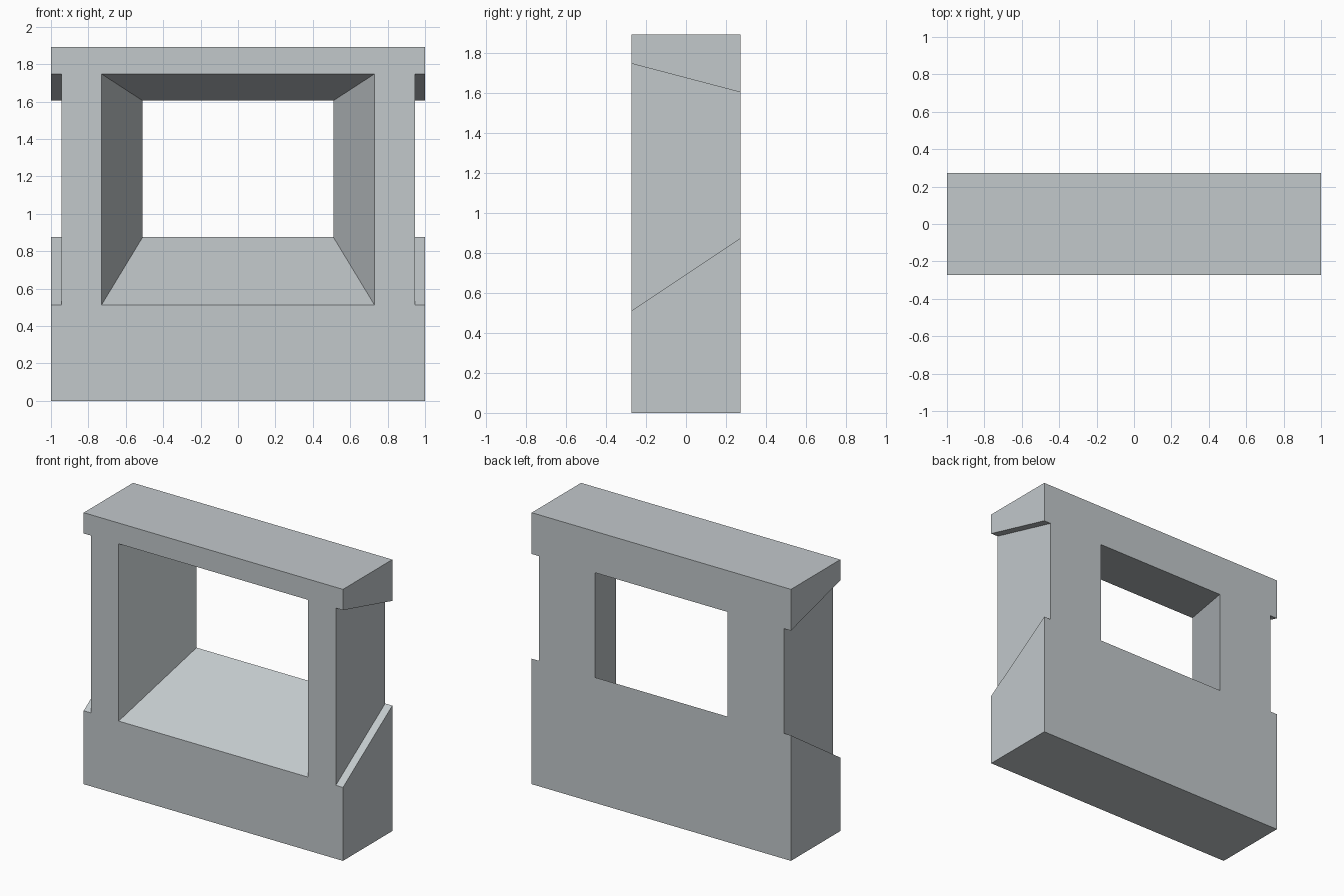
import bpy
import bmesh

cube = bpy.data.objects.get("Cube")
if cube:
    bpy.data.objects.remove(cube, do_unlink=True)

# Overall size and the tapering opening
DEPTH, HEIGHT = 0.272, 1.893
FRONT_Z = (0.512, 1.748)
BACK_Z = (0.875, 1.605)
FRONT_X, BACK_X = 0.73, 0.51
RECESS_X = 0.945

stone = bpy.data.materials.new("pale grey stone")
stone.use_nodes = True
color = (0.54, 0.58, 0.60, 1)
stone.diffuse_color = color
stone.node_tree.nodes["Principled BSDF"].inputs["Base Color"].default_value = color


def tapered_block(name, depth, front, back):
    """Solid between a front and a back rectangle, each (x0, x1, z0, z1)."""
    bm = bmesh.new()
    rings = []
    for y, (x0, x1, z0, z1) in ((-depth, front), (depth, back)):
        corners = ((x0, z0), (x1, z0), (x1, z1), (x0, z1))
        rings.append([bm.verts.new((x, y, z)) for x, z in corners])
    a, b = rings
    bm.faces.new(a)
    bm.faces.new(b[::-1])
    for i in range(4):
        j = (i + 1) % 4
        bm.faces.new((a[i], b[i], b[j], a[j]))
    bmesh.ops.recalc_face_normals(bm, faces=bm.faces[:])
    mesh = bpy.data.meshes.new(name)
    bm.to_mesh(mesh)
    bm.free()
    mesh.materials.append(stone)
    obj = bpy.data.objects.new(name, mesh)
    bpy.context.collection.objects.link(obj)
    return obj


def cutter(name, front, back):
    """Tapered block continued along its slopes past both wall faces."""
    t = 0.2
    longer_front = [f - t * (b - f) for f, b in zip(front, back)]
    longer_back = [b + t * (b - f) for f, b in zip(front, back)]
    return tapered_block(name, DEPTH * (1 + 2 * t), longer_front, longer_back)


# Wall block
outline = (-1, 1, 0, HEIGHT)
wall = tapered_block("window_wall", DEPTH, outline, outline)

# Splayed window opening and the matching shallow recess on each end
cutters = [cutter("window_cutter", (-FRONT_X, FRONT_X, *FRONT_Z),
                  (-BACK_X, BACK_X, *BACK_Z))]
for side, x0, x1 in (("left", RECESS_X, 1.2), ("right", -1.2, -RECESS_X)):
    cutters.append(cutter(side + "_recess_cutter", (x0, x1, *FRONT_Z),
                          (x0, x1, *BACK_Z)))

bpy.context.view_layer.objects.active = wall
for tool in cutters:
    tool.hide_render = True
    mod = wall.modifiers.new(tool.name, "BOOLEAN")
    mod.operation = "DIFFERENCE"
    mod.solver = "EXACT"
    mod.object = tool
    bpy.ops.object.modifier_apply(modifier=mod.name)
    bpy.data.objects.remove(tool, do_unlink=True)
